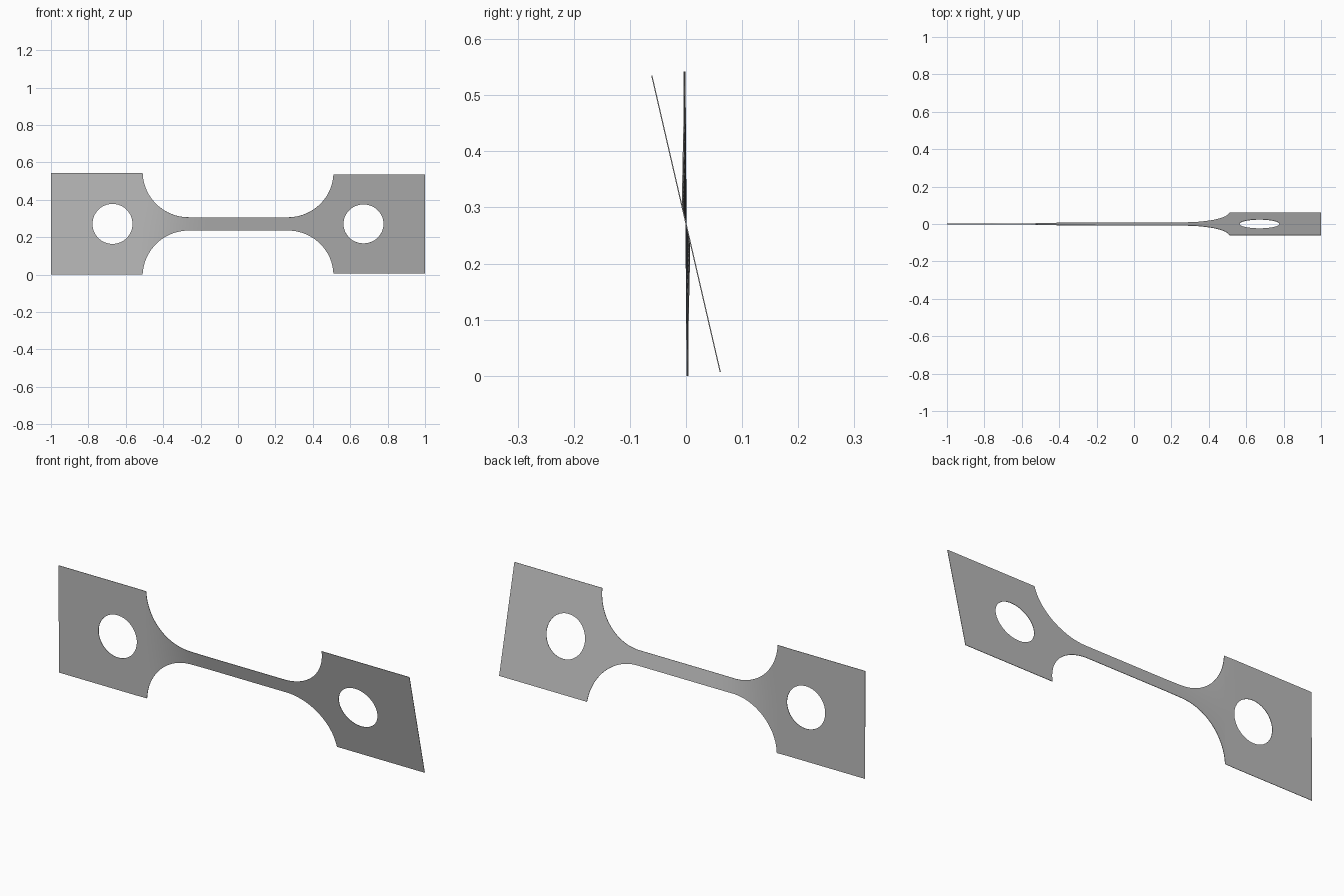
import bpy, bmesh
from math import sin, cos, sqrt, pi, radians

cube = bpy.data.objects.get("Cube")
if cube:
    bpy.data.objects.remove(cube, do_unlink=True)

MID_Z = 0.271          # height of the long axis
HALF_H = 0.271         # half height of the grip tabs
NECK = 0.036           # half height of the neck
ARC_X, ARC_R = 0.265, 0.245
HOLE_X, HOLE_R = 0.671, 0.107
TWIST = radians(12.6)
THICK = 0.002


def outer(x):
    """Half height of the outline at x."""
    d = abs(x) - ARC_X
    if d <= 0:
        return NECK
    if d >= ARC_R:
        return HALF_H
    return min(HALF_H, NECK + ARC_R - sqrt(ARC_R ** 2 - d ** 2))


def inner(x):
    """Half height of the round hole at x."""
    return sqrt(max(0, HOLE_R ** 2 - (abs(x) - HOLE_X) ** 2))


def angle(x):
    """The twist eases in across one shoulder."""
    t = min(1, max(0, (x + 0.55) / 0.4))
    return radians(0.4) + TWIST * t * t * (3 - 2 * t)


# Columns along the length, denser around the shoulders and holes
half = [i * ARC_X / 12 for i in range(12)]
half += [ARC_X + ARC_R * sin(i / 24 * pi / 2) for i in range(25)]
half += [HOLE_X - HOLE_R * cos(i / 32 * pi) for i in range(33)]
half += [0.85, 1.0]
columns = [-x for x in reversed(half[1:])] + half

# Twisted sheet, upper and lower strips around the holes
bm = bmesh.new()
for side in (1, -1):
    previous = None
    for x in columns:
        a = angle(x)
        pair = [bm.verts.new((x, -h * side * sin(a), MID_Z + h * side * cos(a)))
                for h in (inner(x), outer(x))]
        if previous:
            ring = [previous[0], pair[0], pair[1], previous[1]]
            bm.faces.new(ring if side > 0 else ring[::-1])
        previous = pair
bmesh.ops.remove_doubles(bm, verts=bm.verts, dist=1e-5)
mesh = bpy.data.meshes.new("twisted_test_strip")
bm.to_mesh(mesh)
bm.free()

strip = bpy.data.objects.new("twisted_test_strip", mesh)
bpy.context.collection.objects.link(strip)

# Plain grey metal
grey = bpy.data.materials.new("grey_metal")
grey.use_nodes = True
colour = (0.5, 0.5, 0.5, 1)
grey.diffuse_color = colour
grey.node_tree.nodes["Principled BSDF"].inputs["Base Color"].default_value = colour
mesh.materials.append(grey)

# Thin sheet thickness
solid = strip.modifiers.new("thickness", "SOLIDIFY")
solid.thickness = THICK
solid.offset = 0

bpy.ops.object.select_all(action="DESELECT")
strip.select_set(True)
bpy.context.view_layer.objects.active = strip
bpy.ops.object.modifier_apply(modifier=solid.name)
bpy.ops.object.shade_smooth_by_angle(angle=radians(30))
